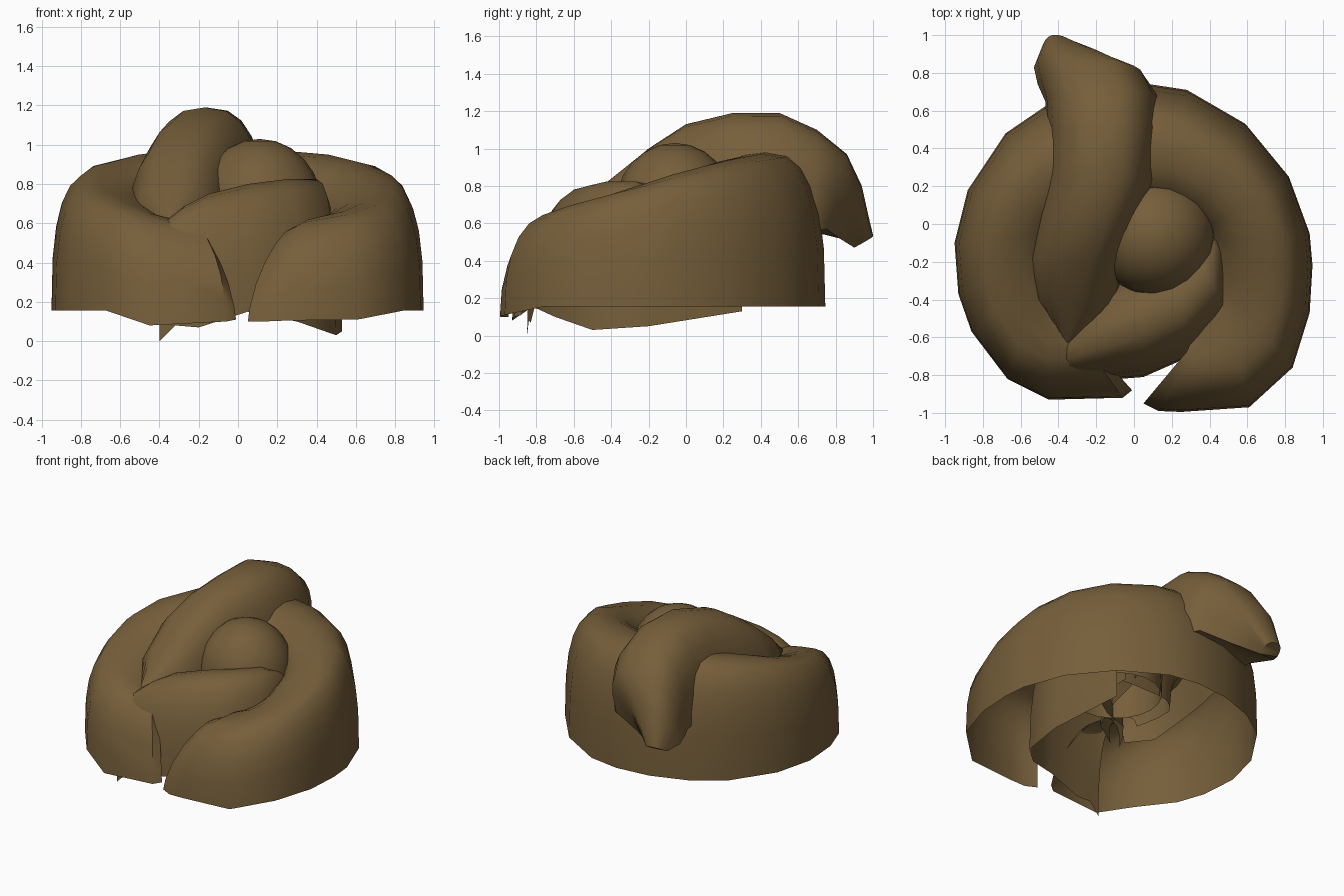
import bpy, bmesh, math
from mathutils import Vector

if "Cube" in bpy.data.objects:
    bpy.data.objects.remove(bpy.data.objects["Cube"])

brown = bpy.data.materials.new("brown")
brown.diffuse_color = (0.18, 0.113, 0.043, 1)
brown.use_nodes = True
brown.node_tree.nodes["Principled BSDF"].inputs["Base Color"].default_value = brown.diffuse_color


def finish(bm, name, angle=50):
    bmesh.ops.recalc_face_normals(bm, faces=bm.faces)
    me = bpy.data.meshes.new(name)
    bm.to_mesh(me)
    bm.free()
    me.materials.append(brown)
    ob = bpy.data.objects.new(name, me)
    bpy.context.collection.objects.link(ob)
    bpy.ops.object.select_all(action='DESELECT')
    ob.select_set(True)
    bpy.context.view_layer.objects.active = ob
    bpy.ops.object.shade_smooth_by_angle(angle=math.radians(angle))


def arch_loft(name, stations, powers, skew=False, caps=False, n=12):
    """Open-bottomed arch swept through (foot, foot, crest) stations.
    powers: (first side, second side) roundness per station."""
    bm = bmesh.new()
    rows = []
    for (a, b, c), pw in zip(stations, powers):
        a, b, c = Vector(a), Vector(b), Vector(c)
        row = []
        for i in range(n + 1):
            t = math.pi * i / n
            p = pw[0] if i <= n / 2 else pw[1]
            u = 0 if i == n // 2 else abs(math.cos(t)) ** p
            v = 0 if i in (0, n) else math.sin(t) ** p
            foot = a if i <= n / 2 else b
            if skew:    # tilted section for the drooping tail
                mid = (a + b) / 2
                co = mid + (foot - mid) * u + (c - mid) * v
            else:       # upright section with its own curve each side
                co = c + (foot - c) * u
                co.z = foot.z + (c.z - foot.z) * v
            row.append(bm.verts.new(co))
        rows.append(row)
    for r, s in zip(rows, rows[1:]):
        for i in range(n):
            bm.faces.new((r[i], r[i + 1], s[i + 1], s[i]))
    if caps:    # close the tip and the overhanging underside
        bm.faces.new(rows[-1])
        for r, s in list(zip(rows, rows[1:]))[-4:]:
            bm.faces.new((r[0], s[0], s[n], r[n]))
    finish(bm, name)


# outer coil: outer xy, inner xy, crest height, outer foot height
ring = [
    (-.01, -.88, -.42, -.42, .58, .11), (-.06, -.92, -.43, -.4, .60, .10),
    (-.45, -.93, -.45, -.32, .65, .08), (-.67, -.82, -.46, -.26, .70, .155),
    (-.86, -.57, -.47, -.2, .76, .155), (-.93, -.37, -.47, -.14, .80, .155),
    (-.95, -.1, -.47, -.05, .86, .155), (-.88, .18, -.42, .02, .91, .155),
    (-.68, .48, -.33, .08, .95, .155), (-.46, .63, -.22, .1, .97, .155),
    (-.2, .72, -.08, .1, .98, .155), (.05, .745, .06, .1, .98, .155),
    (.28, .71, .18, .09, .97, .155), (.59, .53, .33, .04, .95, .155),
    (.82, .25, .42, -.02, .91, .155), (.93, -.05, .46, -.1, .86, .155),
    (.945, -.22, .47, -.17, .82, .155), (.93, -.47, .47, -.24, .77, .155),
    (.84, -.76, .46, -.3, .71, .155), (.61, -.97, .46, -.35, .66, .11),
    (.25, -.995, .47, -.38, .62, .105), (.13, -.99, .49, -.4, .59, .1),
    (.05, -.95, .51, -.4, .58, .1)]
coil = []
for ox, oy, ix, iy, h, f in ring:
    crest = ((ox + ix) / 2, (oy + iy) / 2, h)
    inner = (ix + (.08 - ix) * .2, iy + (-.1 - iy) * .2, .45)
    coil.append(((ox, oy, f), inner, crest))
outer_p = [1.4, 1.1, .9] + [.72] * 16 + [.8, .95, 1.15, 1.35]
arch_loft("outer_coil", coil, [(p, .85) for p in outer_p])

# long upper lobe with the drooping tail at the back
tail = [
    ((-.40, -.58, .45), (-.33, -.64, .45), (-.36, -.63, .62)),
    ((-.53, -.42, .45), (-.12, -.5, .45), (-.34, -.42, .82)),
    ((-.56, -.2, .5), (-.06, -.28, .5), (-.31, -.2, 1.0)),
    ((-.53, .05, .5), (.0, -.03, .5), (-.24, 0, 1.13)),
    ((-.48, .28, .5), (.13, .24, .5), (-.17, .25, 1.19)),
    ((-.46, .5, .55), (.14, .52, .55), (-.16, .5, 1.19)),
    ((-.47, .65, .55), (.13, .67, .55), (-.17, .7, 1.10)),
    ((-.51, .74, .54), (.05, .75, .57), (-.21, .86, .97)),
    ((-.53, .83, .52), (-.17, .82, .52), (-.31, .94, .8)),
    ((-.49, .92, .49), (-.35, .9, .47), (-.4, 1.0, .53))]
arch_loft("upper_tail", tail, [(.76, .76)] * len(tail), skew=True, caps=True)

# front lobe wrapping round to the right
lobe = [
    ((-.4, -.85, 0), (-.36, -.58, .4), (-.36, -.66, .62)),
    ((-.32, -.84, .08), (-.28, -.45, .4), (-.27, -.62, .69)),
    ((-.2, -.83, .07), (-.2, -.35, .4), (-.15, -.57, .75)),
    ((.05, -.81, .15), (0, -.28, .4), (.05, -.5, .8)),
    ((.3, -.7, .1), (.15, -.18, .4), (.25, -.42, .825)),
    ((.5, -.5, .03), (.2, -.1, .4), (.4, -.27, .825)),
    ((.53, -.2, .05), (.2, 0, .4), (.41, -.1, .75)),
    ((.4, .3, .13), (.2, .15, .4), (.33, .2, .6))]
arch_loft("front_lobe", lobe, [(.85, .9)] * len(lobe))

# centre dome: upper half of a ball with a short skirt
bm = bmesh.new()
bmesh.ops.create_uvsphere(bm, u_segments=20, v_segments=12, radius=1)
bmesh.ops.delete(bm, geom=[v for v in bm.verts if v.co.z < -.3], context='VERTS')
for v in bm.verts:
    low = v.co.z < -.1
    v.co = Vector((.11 + v.co.x * .32, -.06 + v.co.y * .32, .68 + v.co.z * .35))
    if low:
        v.co.z = .4
finish(bm, "centre_dome")
